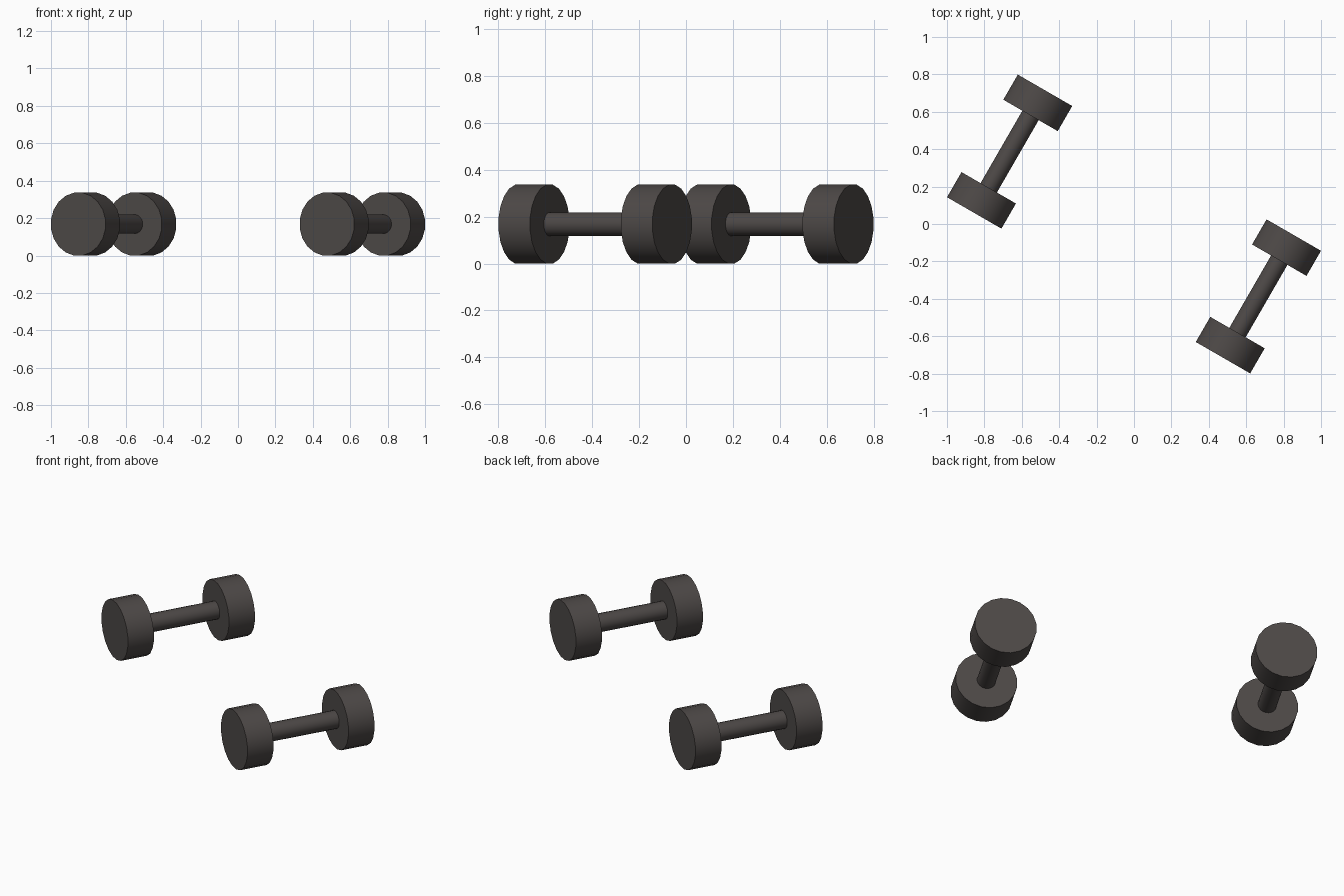
import bpy
import math
from mathutils import Matrix, Vector

if "Cube" in bpy.data.objects:
    bpy.data.objects.remove(bpy.data.objects["Cube"], do_unlink=True)

SIDES = 20
LENGTH = 0.757
THICK = 0.155
RADIUS = 0.17
GRIP_RADIUS = 0.051
HEIGHT = RADIUS * math.cos(math.pi / SIDES)   # discs rest on a flat facet

# Dark iron
iron = bpy.data.materials.new("dark_iron")
iron.use_nodes = True
colour = (0.075, 0.066, 0.063, 1)
iron.diffuse_color = colour
iron.node_tree.nodes["Principled BSDF"].inputs["Base Color"].default_value = colour


def rod(name, radius, length, offset, place):
    """Cylinder lying along the dumbbell's axis, flat facet down."""
    bpy.ops.mesh.primitive_cylinder_add(vertices=SIDES, radius=radius, depth=length)
    ob = bpy.context.object
    ob.name = name
    ob.data.transform(Matrix.Rotation(math.pi / SIDES, 4, "Z"))
    ob.data.transform(Matrix.Rotation(math.pi / 2, 4, "X"))
    ob.data.transform(Matrix.Translation((0, offset, 0)))
    ob.data.transform(place)
    ob.data.materials.append(iron)
    bpy.ops.object.shade_smooth_by_angle(angle=math.radians(30))


# Two dumbbells, set diagonally opposite
for side, s in (("left", 1), ("right", -1)):
    place = (Matrix.Translation(Vector((s * 0.665, s * -0.387, HEIGHT)))
             @ Matrix.Rotation(math.radians(-30), 4, "Z"))
    rod(f"{side}_handle", GRIP_RADIUS, LENGTH - THICK, 0, place)
    for end, e in (("front", -1), ("back", 1)):
        rod(f"{side}_{end}_weight", RADIUS, THICK, e * (LENGTH - THICK) / 2, place)
